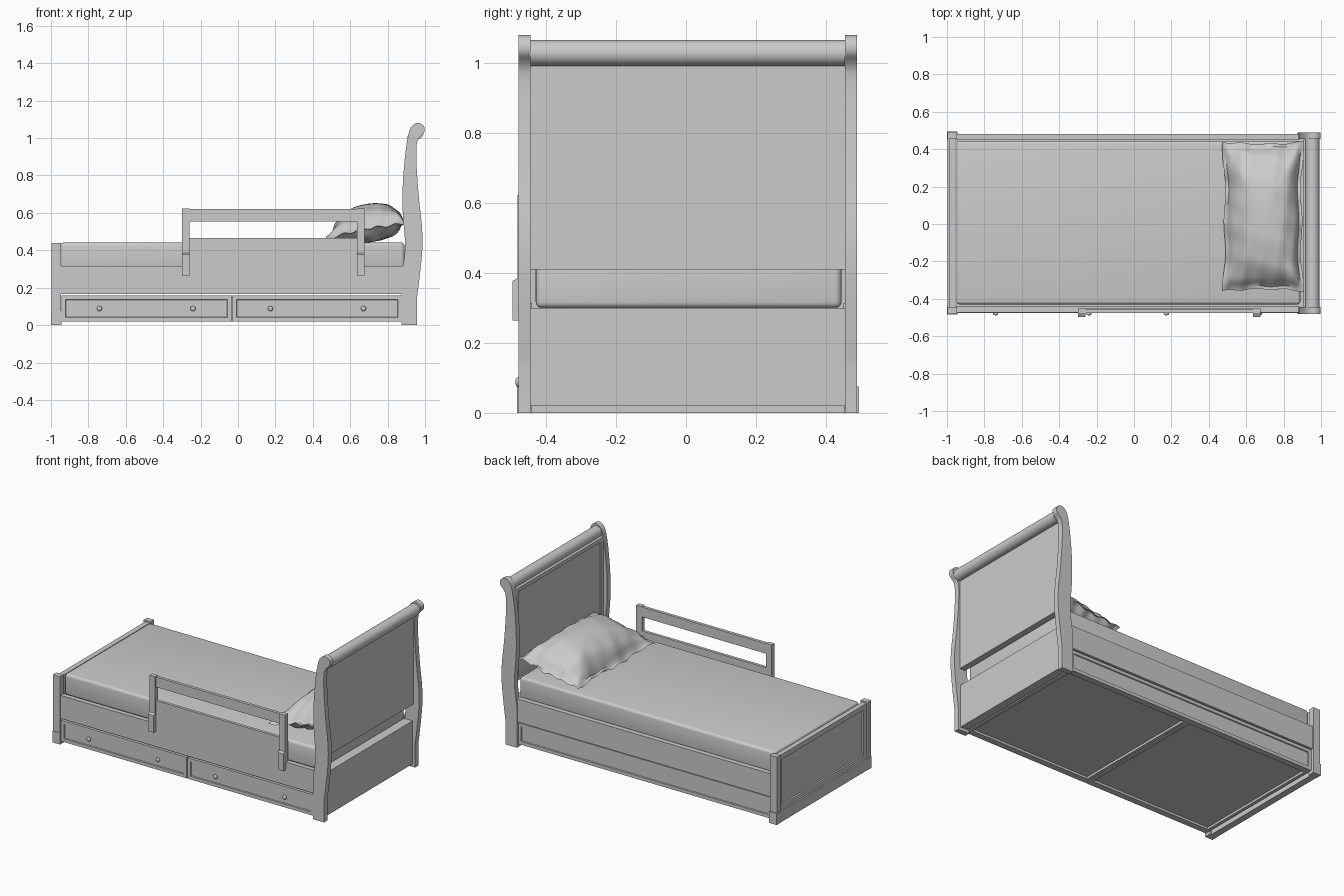
import bpy, bmesh, math
from mathutils import Vector, Matrix

cube = bpy.data.objects.get("Cube")
if cube:
    bpy.data.objects.remove(cube, do_unlink=True)

grey = bpy.data.materials.new("plain_grey")
grey.use_nodes = True
colour = (0.6, 0.6, 0.6, 1)
grey.diffuse_color = colour
grey.node_tree.nodes["Principled BSDF"].inputs["Base Color"].default_value = colour


def finish(name, bm, smooth=False):
    bmesh.ops.recalc_face_normals(bm, faces=bm.faces)
    mesh = bpy.data.meshes.new(name)
    bm.to_mesh(mesh)
    bm.free()
    mesh.materials.append(grey)
    obj = bpy.data.objects.new(name, mesh)
    bpy.context.collection.objects.link(obj)
    if smooth:
        bpy.ops.object.select_all(action="DESELECT")
        obj.select_set(True)
        bpy.context.view_layer.objects.active = obj
        bpy.ops.object.shade_smooth_by_angle(angle=math.radians(40))
    return obj


def box(name, x, y, z, inset=None, margin=0.03, depth=0.006, bevel=0):
    """Box from ranges; `inset` names the direction of a face with a sunk panel."""
    bm = bmesh.new()
    bmesh.ops.create_cube(bm, size=1)
    for v in bm.verts:
        v.co = Vector([r[0] if c < 0 else r[1] for c, r in zip(v.co, (x, y, z))])
    if inset:
        direction = Vector(inset)
        bm.normal_update()
        face = max(bm.faces, key=lambda f: f.normal.dot(direction))
        bmesh.ops.inset_region(bm, faces=[face], thickness=margin)
        bmesh.ops.inset_region(bm, faces=[face], thickness=0.004, depth=-depth)
    if bevel:
        bmesh.ops.bevel(bm, geom=bm.edges[:], offset=bevel, segments=4,
                        profile=0.5, affect="EDGES")
    return finish(name, bm, bool(bevel))


def curve_through(points, steps=4):
    """Sample a smooth open curve through the given points."""
    pts = [Vector(p) for p in points]
    pts = [pts[0]] + pts + [pts[-1]]
    out = []
    for a, b, c, d in zip(pts, pts[1:], pts[2:], pts[3:]):
        for i in range(steps):
            t = i / steps
            out.append(0.5 * (2 * b + (c - a) * t + (2 * a - 5 * b + 4 * c - d) * t * t
                              + (3 * b - a - 3 * c + d) * t ** 3))
    return out + [pts[-1]]


def extrude_y(name, outline, y):
    bm = bmesh.new()
    face = bm.faces.new([bm.verts.new((px, y[0], pz)) for px, pz in outline])
    ext = bmesh.ops.extrude_face_region(bm, geom=[face])["geom"]
    bmesh.ops.translate(bm, vec=(0, y[1] - y[0], 0),
                        verts=[g for g in ext if isinstance(g, bmesh.types.BMVert)])
    return finish(name, bm, True)


FRONT, BACK, HEAD, FOOT = (0, -1, 0), (0, 1, 0), (1, 0, 0), (-1, 0, 0)
INNER = (-0.445, 0.455)
SIDES = (("right", (-0.48, -0.445)), ("left", (0.455, 0.49)))

# Scrolled headboard posts
post_curve = curve_through([
    (0.875, 0.27), (0.89, 0.37), (0.893, 0.45), (0.881, 0.6), (0.881, 0.75),
    (0.895, 0.92), (0.915, 1.035), (0.94, 1.073), (0.968, 1.08), (0.995, 1.062),
    (0.995, 1.03), (0.968, 1.0), (0.955, 0.96), (0.955, 0.85), (0.967, 0.68),
    (0.984, 0.52), (0.985, 0.4), (0.97, 0.25), (0.956, 0.14)])
outline = [(0.956, 0), (0.875, 0)] + [tuple(p) for p in post_curve]
for side, y in SIDES:
    extrude_y("head_post_" + side, outline, y)

# Headboard panels and top roll
box("headboard_panel", (0.905, 0.945), INNER, (0.41, 1.01), FOOT, 0.035)
box("headboard_lower_panel", (0.885, 0.94), INNER, (0.02, 0.30))
bm = bmesh.new()
bmesh.ops.create_cone(bm, cap_ends=True, segments=32, radius1=0.037, radius2=0.037,
                      depth=INNER[1] - INNER[0],
                      matrix=Matrix.Translation((0.955, 0.005, 1.03))
                      @ Matrix.Rotation(math.pi / 2, 4, "X"))
finish("headboard_roll", bm, True)

# Footboard
for side, (y0, y1) in SIDES:
    box("foot_post_" + side, (-0.998, -0.947), (y0, y1), (0.07, 0.44))
    box("foot_block_" + side, (-1.0, -0.944), (y0 - 0.003, y1 + 0.005), (0, 0.075))
box("footboard_panel", (-0.988, -0.955), INNER, (0.07, 0.43), FOOT, 0.045, 0.008)
box("footboard_plinth", (-0.998, -0.955), INNER, (0, 0.07))

# Side rails
box("side_rail_front", (-0.947, 0.885), (-0.472, -0.44), (0.165, 0.315))
box("side_rail_back", (-0.947, 0.885), (0.45, 0.482), (0.165, 0.315))
box("lower_panel_back", (-0.944, 0.877), (0.455, 0.476), (0.02, 0.158), BACK, 0.03)
box("bed_base", (-0.95, 0.885), (-0.44, 0.45), (0.27, 0.30))

# Drawers with knobs
for n, (x0, x1) in enumerate(((-0.943, -0.036), (-0.03, 0.877)), 1):
    tag = "drawer_%d_" % n
    box(tag + "front", (x0, x1), (-0.476, -0.455), (0.02, 0.157), FRONT, 0.03)
    box(tag + "floor", (x0 + 0.02, x1 - 0.02), (-0.455, 0.455), (0.035, 0.045))
    for end, a in (("foot", x0), ("head", x1 - 0.02)):
        box(tag + "wall_" + end, (a, a + 0.02), (-0.455, 0.455), (0.02, 0.15))
    for label, y in (("front", -0.455), ("back", 0.435)):
        box(tag + "wall_" + label, (x0, x1), (y, y + 0.02), (0.02, 0.15))
    for k, x in enumerate((x0 + 0.203, x1 - 0.205), 1):
        bm = bmesh.new()
        bmesh.ops.create_uvsphere(bm, u_segments=16, v_segments=10, radius=0.014)
        bmesh.ops.scale(bm, vec=(1, 0.6, 1), verts=bm.verts)
        bmesh.ops.translate(bm, vec=(x, -0.48, 0.088), verts=bm.verts)
        finish(tag + "knob_%d" % k, bm, True)

# Mattress
box("mattress", (-0.95, 0.89), (-0.43, 0.445), (0.3, 0.441), bevel=0.018)

# Guard rail
for label, x in (("foot", -0.3), ("head", 0.635)):
    box("guard_post_" + label, (x, x + 0.04), (-0.482, -0.452), (0.3, 0.623))
    bracket = box("guard_bracket_" + label, (x, x + 0.04), (-0.497, -0.465), (0.265, 0.395))
    for v in bracket.data.vertices:
        if v.co.z > 0.39 and v.co.y < -0.49:
            v.co.z -= 0.018
box("guard_top_bar", (-0.265, 0.64), (-0.475, -0.455), (0.555, 0.62))
box("guard_lower_bar", (-0.265, 0.64), (-0.472, -0.453), (0.312, 0.465))

# Pillow: two bulging wrinkled sheets meeting in a flat flange
N = 48
bm = bmesh.new()


def pillow_point(u, v, sign):
    x = 0.69 + 0.215 * u * (1 - 0.05 * (1 - v * v)) + 0.006 * math.sin(7 * v + 2) * u
    y = 0.04 + 0.4 * v * (1 - 0.03 * (1 - u * u)) + 0.004 * math.sin(9 * u) * v
    a, b = min(1, abs(u) / 0.9), min(1, abs(v) / 0.93)
    puff = ((1 - a ** 2.6) * (1 - b ** 3)) ** 0.55
    edge = max(abs(u), abs(v)) ** 2
    folds = 0.006 * edge * (math.sin(17 * v + 3 * u) + math.sin(15 * u - 4 * v))
    middle = 0.525 + 0.03 * u + 0.02 * (1 - edge) - 0.03 * edge * (1 - u) / 2
    fold_fade = min(1, (1 - abs(u)) * 6, (1 - abs(v)) * 6)
    z = middle + folds + sign * (0.1 * puff + 0.003 * fold_fade)
    return x, y, max(z, 0.4415)


for sign in (1, -1):
    grid = [[bm.verts.new(pillow_point(2 * i / N - 1, 2 * j / N - 1, sign))
             for j in range(N + 1)] for i in range(N + 1)]
    for i in range(N):
        for j in range(N):
            bm.faces.new((grid[i][j], grid[i + 1][j], grid[i + 1][j + 1], grid[i][j + 1]))
bmesh.ops.remove_doubles(bm, verts=bm.verts, dist=0.0002)
finish("pillow", bm, True)
